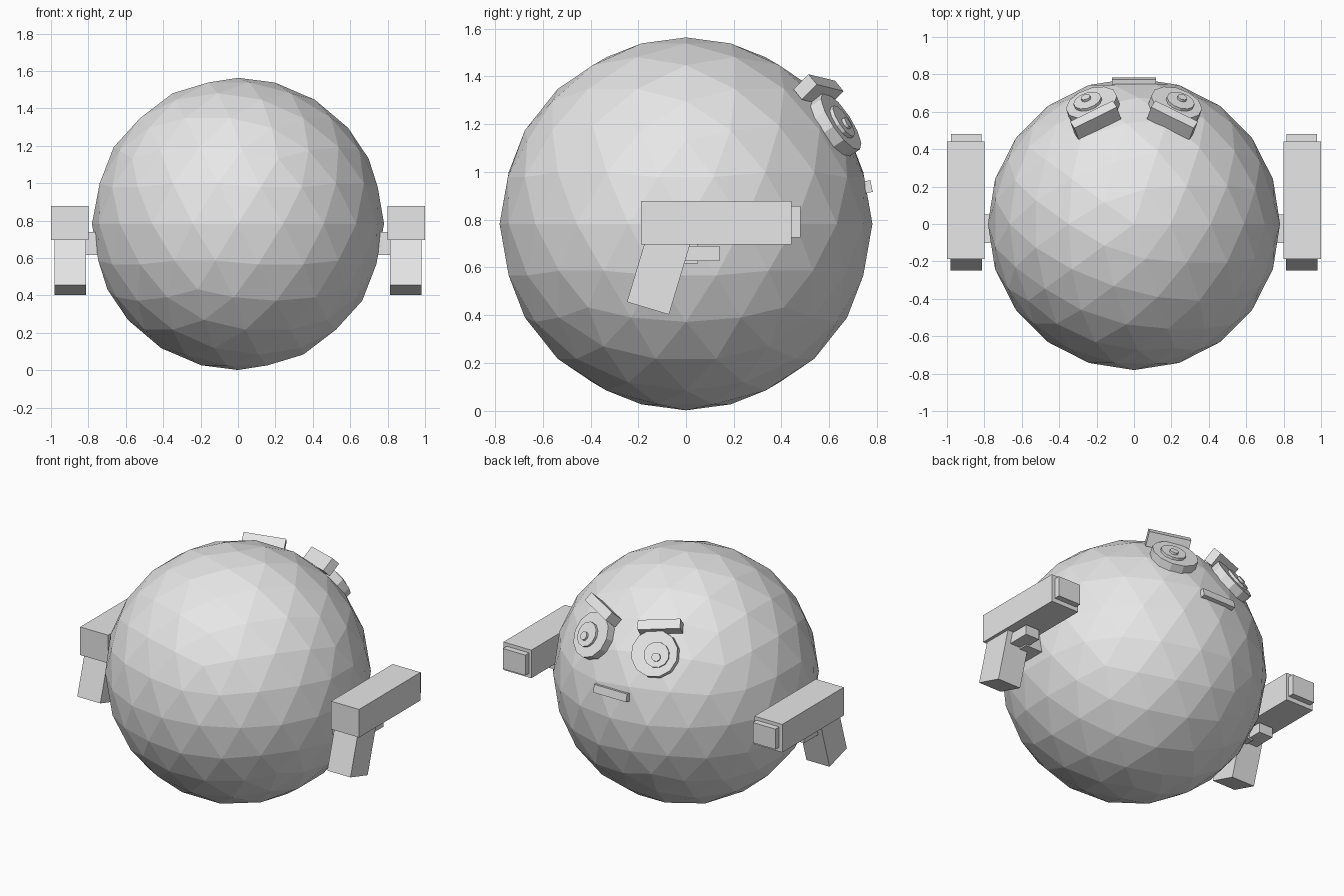
import bpy
import math
from mathutils import Matrix, Vector

if "Cube" in bpy.data.objects:
    bpy.data.objects.remove(bpy.data.objects["Cube"])

R = 0.781
CENTRE = Vector((0, 0, 0.782))

grey = bpy.data.materials.new("plain_grey")
grey.diffuse_color = (0.8, 0.8, 0.8, 1)
grey.use_nodes = True
grey.node_tree.nodes["Principled BSDF"].inputs["Base Color"].default_value = grey.diffuse_color


def finish(name):
    obj = bpy.context.object
    obj.name = name
    obj.data.materials.append(grey)
    return obj


def frame(centre, along, out):
    """Matrix with local x along the part and local z pointing outwards."""
    z = Vector(out).normalized()
    x = Vector(along)
    x = (x - z * x.dot(z)).normalized()
    y = z.cross(x)
    m = Matrix((x, y, z)).transposed().to_4x4()
    return Matrix.Translation(Vector(centre)) @ m


def box(name, centre, size, along=(1, 0, 0), out=(0, 0, 1)):
    bpy.ops.mesh.primitive_cube_add(size=1)
    obj = finish(name)
    obj.data.transform(frame(centre, along, out) @ Matrix.Diagonal((*size, 1)))
    return obj


def disc(name, direction, radius, inner, outer, shift=(0, 0), sides=12):
    """Flat cylinder standing out from the head along a direction."""
    n = Vector(direction).normalized()
    bpy.ops.mesh.primitive_cylinder_add(vertices=sides, radius=radius, depth=outer - inner)
    obj = finish(name)
    place = frame(CENTRE + n * (inner + outer) / 2, (1, 0, 0), n)
    obj.data.transform(place @ Matrix.Translation((shift[0], shift[1], 0)))
    return obj


# Faceted round body
bpy.ops.mesh.primitive_ico_sphere_add(subdivisions=3, radius=R, location=CENTRE)
finish("body")

for side, s in (("left", -1), ("right", 1)):
    # Eye: white, pupil and highlight as stacked discs
    look = (s * 0.228, 0.65, 0.43)
    disc(side + "_eye", look, 0.142, 0.73, 0.812)
    disc(side + "_pupil", look, 0.077, 0.80, 0.828, (s * 0.018, 0.005))
    disc(side + "_eye_highlight", look, 0.026, 0.82, 0.842, (s * 0.024, 0.02))

    # Slanted brow
    brow = Vector((s * 0.205, 0.555, 0.56))
    box(side + "_brow", CENTRE + brow, (0.255, 0.06, 0.092),
        (-s * 0.23, 0.11, -0.03), brow)

    # Blaster: barrel, muzzle, leaning grip, trigger, and the hand holding it
    box(side + "_barrel", (s * 0.9, 0.127, 0.787), (0.2, 0.63, 0.182))
    box(side + "_muzzle", (s * 0.897, 0.455, 0.79), (0.162, 0.05, 0.132))
    box(side + "_grip", (s * 0.897, -0.102, 0.62), (0.166, 0.184, 0.4),
        out=(0, 0.287, 0.958))
    box(side + "_trigger", (s * 0.895, 0.06, 0.658), (0.1, 0.16, 0.064))
    box(side + "_hand", (s * 0.80, -0.025, 0.678), (0.14, 0.152, 0.122))

# Mouth
smile = Vector((0, 0.75, 0.153))
box("mouth", CENTRE + smile, (0.236, 0.05, 0.056), out=smile)
